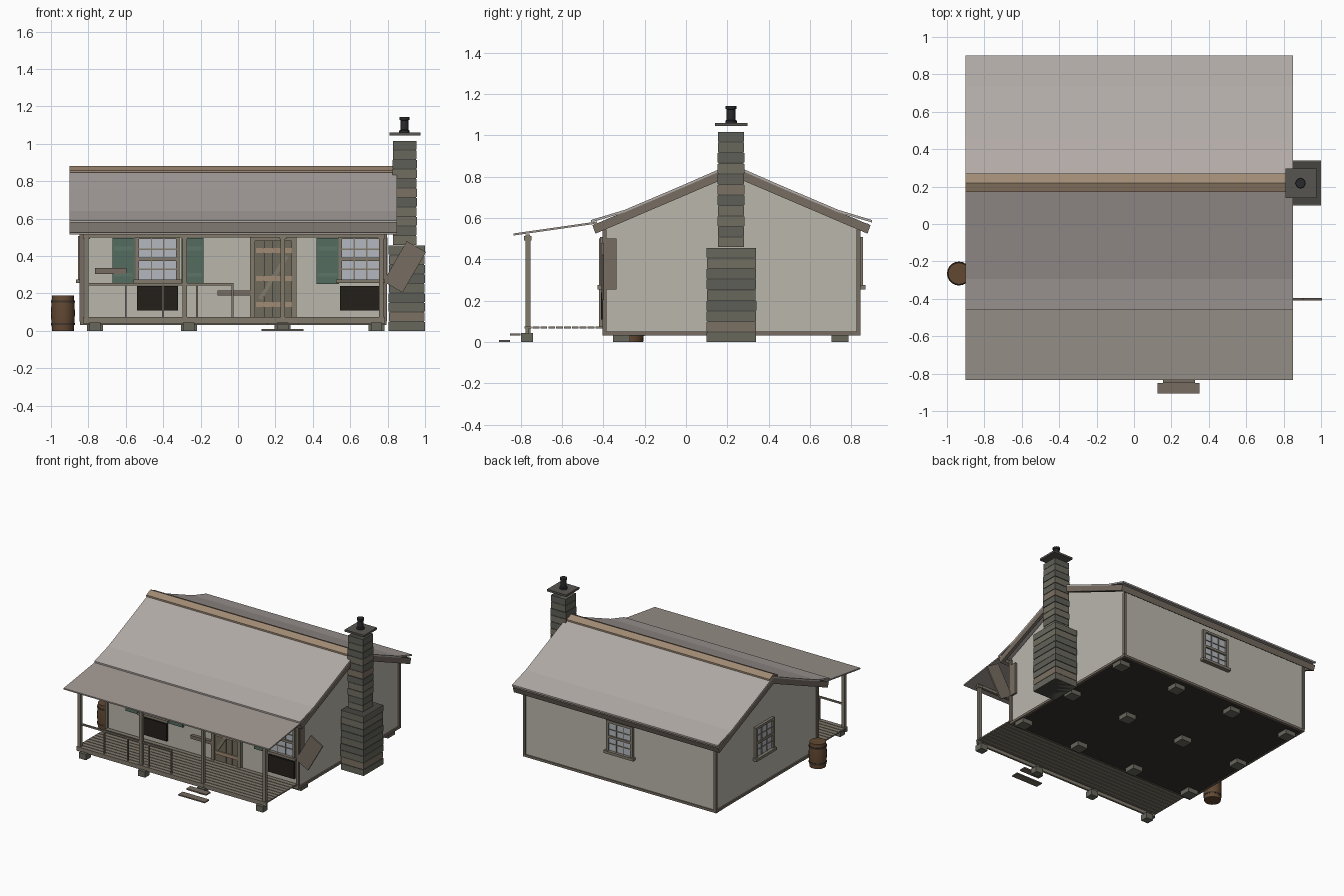
import bpy, bmesh, random
from math import radians
from mathutils import Matrix

if "Cube" in bpy.data.objects:
    bpy.data.objects.remove(bpy.data.objects["Cube"])

random.seed(4)
mats = {}


def mat(rgb):
    if rgb not in mats:
        m = bpy.data.materials.new("paint_%d" % len(mats))
        m.diffuse_color = [(c / 255) ** 2.2 for c in rgb] + [1]
        m.use_nodes = True
        m.node_tree.nodes["Principled BSDF"].inputs["Base Color"].default_value = m.diffuse_color
        mats[rgb] = m
    return mats[rgb]


WALL, WOOD, TRIM = (184, 181, 171), (118, 108, 97), (128, 121, 108)
DARK, STONE, TIN = (40, 37, 32), (104, 103, 93), (176, 169, 165)
GREEN, GLASS, BARREL = (84, 108, 96), (178, 183, 190), (98, 74, 54)
TAN, IRON = (160, 138, 116), (45, 46, 48)


def finish(name, bm, rgb):
    bmesh.ops.recalc_face_normals(bm, faces=bm.faces)
    me = bpy.data.meshes.new(name)
    bm.to_mesh(me)
    bm.free()
    me.materials.append(mat(rgb))
    ob = bpy.data.objects.new(name, me)
    bpy.context.collection.objects.link(ob)
    return ob


def box(name, x0, x1, y0, y1, z0, z1, rgb, tilt=0):
    bm = bmesh.new()
    bmesh.ops.create_cube(bm, size=1)
    for v in bm.verts:
        v.co.x *= x1 - x0
        v.co.y *= y1 - y0
        v.co.z *= z1 - z0
    ob = finish(name, bm, rgb)
    ob.location = ((x0 + x1) / 2, (y0 + y1) / 2, (z0 + z1) / 2)
    ob.rotation_euler.y = radians(tilt)
    return ob


def prism(name, pts, x0, x1, rgb):
    """Extrude a y-z outline along x."""
    bm = bmesh.new()
    f = bm.faces.new([bm.verts.new((x0, y, z)) for y, z in pts])
    new = bmesh.ops.extrude_face_region(bm, geom=[f])["geom"]
    bmesh.ops.translate(bm, vec=(x1 - x0, 0, 0), verts=[v for v in new if isinstance(v, bmesh.types.BMVert)])
    return finish(name, bm, rgb)


def lathe(name, x, y, prof, rgb, n=20):
    """Stack of rings (radius, z) with closed ends."""
    bm = bmesh.new()
    rings = [bmesh.ops.create_circle(bm, segments=n, radius=r, matrix=Matrix.Translation((x, y, z)))["verts"]
             for r, z in prof]
    for a, b in zip(rings, rings[1:]):
        for i in range(n):
            bm.faces.new((a[i], a[(i + 1) % n], b[(i + 1) % n], b[i]))
    bm.faces.new(rings[0])
    bm.faces.new(rings[-1])
    ob = finish(name, bm, rgb)
    bpy.context.view_layer.objects.active = ob
    ob.select_set(True)
    bpy.ops.object.shade_smooth_by_angle(angle=radians(35))
    ob.select_set(False)


RY = 0.22  # ridge line

# House body, floor underside and sill
prism("walls", [(-.395, .045), (.835, .045), (.835, .56), (RY, .825), (-.395, .56)], -.835, .785, WALL)
box("floor_underside", -.83, .78, -.39, .83, .034, .044, (58, 53, 48))
for y in (-.395, .835):
    box("sill_long", -.845, .795, y - .008, y + .008, .032, .05, WOOD)
for x in (-.837, .787):
    box("sill_end", x - .008, x + .008, -.395, .835, .032, .05, WOOD)
    for y in (-.395, .835):
        box("corner_board", x - .01, x + .01, y - .01, y + .01, .05, .545, WOOD)

# Main roof with a slight sag and kicked eaves
for s in (-1, 1):
    top = [(0, .862), (.24, .757), (.515, .64), (.68, .59)]
    pts = [(RY + s * d, z) for d, z in top] + [(RY + s * d, z - .012) for d, z in top[::-1]]
    prism("roof_slope", pts, -.9, .85, TIN)
    board = [(0, .85), (.672, .565), (.658, .524), (0, .805)]
    for x in (-.9, .825):
        prism("bargeboard", [(RY + s * d, z) for d, z in board], x, x + .025, WOOD)
    fascia = [(.655, .575), (.672, .565), (.658, .524), (.641, .534)]
    prism("eave_fascia", [(RY + s * d, z) for d, z in fascia], -.9, .85, WOOD)
    cap = [(0, .88), (.05, .858), (.05, .846), (0, .866)]
    prism("ridge_cap", [(RY + s * d, z) for d, z in cap], -.9, .85, TAN)

# Porch roof, deck, posts and railing
prism("porch_roof", [(-.835, .525), (-.43, .583), (-.43, .573), (-.835, .515)], -.9, .85, (158, 150, 143))
box("porch_beam", -.83, .785, -.775, -.755, .5, .52, TRIM)
for i in range(10):
    y = -.78 + i * .038
    box("deck_plank", -.83, .785, y, y + .033, .065, .075, TRIM)
box("deck_rim", -.83, .785, -.775, -.76, .04, .065, TRIM)
for i in range(4):
    x = -.81 + i * .525
    box("porch_post", x - .012, x + .012, -.777, -.753, .045, .51, TRIM)
    box("post_cap", x - .018, x + .018, -.783, -.747, .492, .512, TRIM)
    bx = -.765 + i * .502
    box("porch_footing", bx - .03, bx + .03, -.798, -.74, 0, .045, STONE)
    for y in (-.312, .215, .745):
        box("house_footing", bx - .043, bx + .043, y - .042, y + .042, 0, .036, STONE)
box("porch_rail", -.81, -.025, -.771, -.759, .243, .255, TRIM)
for x in (-.6, -.4, -.22, -.03):
    box("baluster", x - .005, x + .005, -.77, -.76, .07, .245, TRIM)

# Front steps
box("lower_step", .125, .35, -.905, -.85, 0, .009, WOOD)
box("upper_step", .155, .325, -.85, -.80, .031, .041, WOOD)


# Windows built facing -y, then turned onto their wall
def window(x, y, turn=0, w=.2, z0=.275, z1=.49):
    h = w / 2
    zm = (z0 + z1) / 2
    parts = [box("window_glass", -h, h, -.008, .002, z0, z1, GLASS),
             box("window_head", -h - .018, h + .018, -.02, 0, z1, z1 + .018, TRIM),
             box("window_sill", -h - .03, h + .03, -.032, 0, z0 - .02, z0, TRIM),
             box("window_mid_rail", -h, h, -.018, 0, zm - .009, zm + .009, TRIM)]
    for s in (-1, 1):
        parts.append(box("window_jamb", s * (h + .008) - .01, s * (h + .008) + .01, -.02, 0, z0, z1, TRIM))
        parts.append(box("window_muntin", s * w / 6 - .003, s * w / 6 + .003, -.013, 0, z0, z1, TRIM))
        zz = zm + s * (z1 - z0) / 4
        parts.append(box("window_cross_bar", -h, h, -.013, 0, zz - .003, zz + .003, TRIM))
    m = Matrix.Translation((x, y, 0)) @ Matrix.Rotation(radians(turn), 4, "Z")
    for p in parts:
        p.matrix_world = m @ Matrix.Translation(p.location)


window(-.43, -.395)
window(.655, -.395)
window(-.03, .835, 180, .19)
window(-.835, .255, -90, .19)
for x in (-.43, .655):
    box("dark_panel", x - .11, x + .11, -.412, -.395, .108, .24, DARK)

# Shutters: three hanging, one fallen askew, one on the side wall
for x in (-.613, -.243, .48):
    box("shutter", x - .059, x + .059, -.409, -.395, .25, .497, GREEN)
    for z in (.30, .44):
        box("shutter_batten", x - .05, x + .05, -.415, -.409, z - .01, z + .01, (94, 116, 104))
box("fallen_shutter", .832, .95, -.408, -.396, .217, .467, WOOD, 30)
box("side_shutter", .785, .8, -.388, -.335, .255, .5, WOOD)
box("loose_board_left", -.765, -.595, -.42, -.395, .305, .335, WOOD)
box("loose_board_right", -.11, .07, -.42, -.395, .19, .215, WOOD)

# Plank door
for i in range(4):
    x = .09 + i * .05
    box("door_plank", x, x + .047, -.41, -.39, .075, .485, (112, 107, 92))
for z in (.14, .28, .43):
    box("door_batten", .095, .285, -.418, -.408, z - .013, z + .013, TAN)
box("door_brace", .178, .2, -.417, -.408, .15, .42, TRIM, 32)
for x in (.063, .287):
    box("door_jamb", x, x + .027, -.42, -.39, .07, .5, TRIM)
box("door_head", .063, .314, -.42, -.39, .48, .502, TRIM)

# Stacked stone chimney
SHADES = [STONE, (98, 98, 90), (112, 109, 97), (122, 112, 98), (94, 95, 88)]


def stack(name, x0, x1, y0, y1, z0, z1, n):
    h = (z1 - z0) / n
    box(name + "_core", x0 + .005, x1 - .005, y0 + .005, y1 - .005, z0, z1 - .005, (72, 71, 66))
    for i in range(n):
        j = random.uniform(0, .003)
        z = z0 + i * h
        box(name + "_course", x0 + j, x1 - j, y0 + j, y1 - j, z, z + h - .005, random.choice(SHADES))


stack("chimney_base", .805, 1, .098, .34, 0, .46, 9)
stack("chimney_stack", .825, .957, .152, .283, .46, 1.02, 11)
box("chimney_cap", .81, .975, .14, .298, 1.045, 1.06, (88, 86, 82))
lathe("chimney_pot", .89, .218, [(.028, 1.06), (.028, 1.07), (.021, 1.075), (.021, 1.125), (.026, 1.128), (.026, 1.142)], IRON, 12)

# Rain barrel
lathe("barrel", -.936, -.265, [(.058, 0), (.062, .05), (.064, .095), (.062, .14), (.058, .188)], BARREL)
for z in (.03, .15):
    lathe("barrel_hoop", -.936, -.265, [(.0635, z), (.0635, z + .012)], (66, 56, 48))
